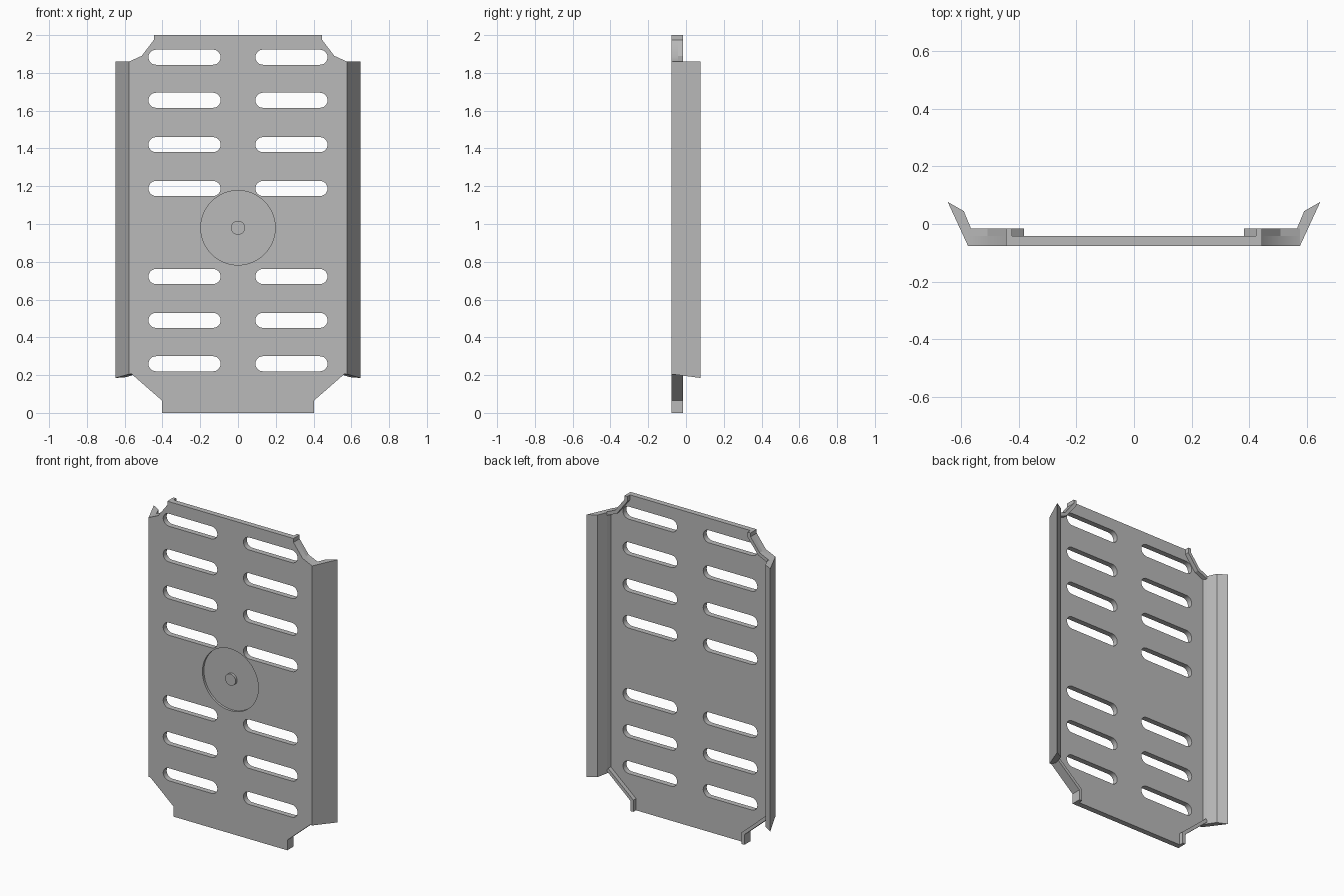
import bpy, bmesh, math
from mathutils import Vector

cube = bpy.data.objects.get("Cube")
if cube:
    bpy.data.objects.remove(cube, do_unlink=True)

grey = bpy.data.materials.new("grey_metal")
grey.use_nodes = True
colour = (0.49, 0.49, 0.49, 1)
grey.diffuse_color = colour
grey.node_tree.nodes["Principled BSDF"].inputs["Base Color"].default_value = colour

FRONT, BACK, RIM_BACK = -0.077, -0.042, -0.015


def extrude(name, start, end):
    """Solid between two matching loops of points."""
    bm = bmesh.new()
    a = [bm.verts.new(p) for p in start]
    b = [bm.verts.new(p) for p in end]
    bm.faces.new(a)
    bm.faces.new(b[::-1])
    for i in range(len(a)):
        j = (i + 1) % len(a)
        bm.faces.new((a[i], b[i], b[j], a[j]))
    bmesh.ops.recalc_face_normals(bm, faces=bm.faces)
    mesh = bpy.data.meshes.new(name)
    bm.to_mesh(mesh)
    bm.free()
    mesh.materials.append(grey)
    ob = bpy.data.objects.new(name, mesh)
    bpy.context.collection.objects.link(ob)
    return ob


def slab(name, outline, y0, y1):
    return extrude(name, [(x, y0, z) for x, z in outline],
                   [(x, y1, z) for x, z in outline])


def circle(cz, r, n=64):
    return [(r * math.cos(math.tau * i / n), cz + r * math.sin(math.tau * i / n))
            for i in range(n)]


def slot(cx, cz, length, r, n=12):
    pts = []
    for side in (1, -1):
        for i in range(n + 1):
            a = -math.pi / 2 + math.pi * i / n
            pts.append((cx + side * (length / 2 - r + r * math.cos(a)),
                        cz + side * r * math.sin(a)))
    return pts


def cut(target, cutter):
    mod = target.modifiers.new("cut", "BOOLEAN")
    mod.operation, mod.solver, mod.object = "DIFFERENCE", "EXACT", cutter
    bpy.ops.object.select_all(action="DESELECT")
    bpy.context.view_layer.objects.active = target
    target.select_set(True)
    bpy.ops.object.modifier_apply(modifier=mod.name)
    bpy.data.objects.remove(cutter, do_unlink=True)


# Main panel with clipped corners
half = [(0.402, 0), (0.402, 0.065), (0.565, 0.207), (0.577, 0.205),
        (0.577, 1.86), (0.51, 1.89), (0.445, 1.975), (0.445, 2)]
panel = slab("panel", half + [(-x, z) for x, z in half[::-1]], FRONT, BACK)

# Rows of rounded slots
for z in (1.883, 1.655, 1.42, 1.188, 0.722, 0.49, 0.26):
    for side in (1, -1):
        cut(panel, slab("slot_cutter", slot(side * 0.283, z, 0.382, 0.04),
                        FRONT - 0.1, BACK + 0.1))

# Shallow round recess with a central hub
cut(panel, slab("recess_cutter", circle(0.98, 0.197), FRONT - 0.1, FRONT + 0.015))
hub = slab("hub", circle(0.98, 0.037, 32), FRONT, FRONT + 0.02)
for ob in (panel, hub):
    bpy.ops.object.select_all(action="DESELECT")
    bpy.context.view_layer.objects.active = ob
    ob.select_set(True)
    bpy.ops.object.shade_smooth_by_angle(angle=math.radians(30))

# Raised corner rims and slanted side wings
lower_rim = half[:4] + [(0.56, 0.23), (0.382, 0.075), (0.382, 0)]
upper_rim = half[4:] + [(0.425, 2), (0.425, 1.967), (0.498, 1.872), (0.57, 1.84)]
wing = [(0.577, FRONT), (0.648, 0.077), (0.592, 0.045), (0.567, -0.015), (0.557, -0.045)]
for side, word in ((1, "left"), (-1, "right")):
    for name, rim in (("lower_rim", lower_rim), ("upper_rim", upper_rim)):
        slab(f"{word}_{name}", [(side * x, z) for x, z in rim], BACK, RIM_BACK)
    extrude(f"{word}_wing",
            [(side * x, y, 0.205 - 0.13 * (y - FRONT)) for x, y in wing],
            [(side * x, y, 1.86) for x, y in wing])
